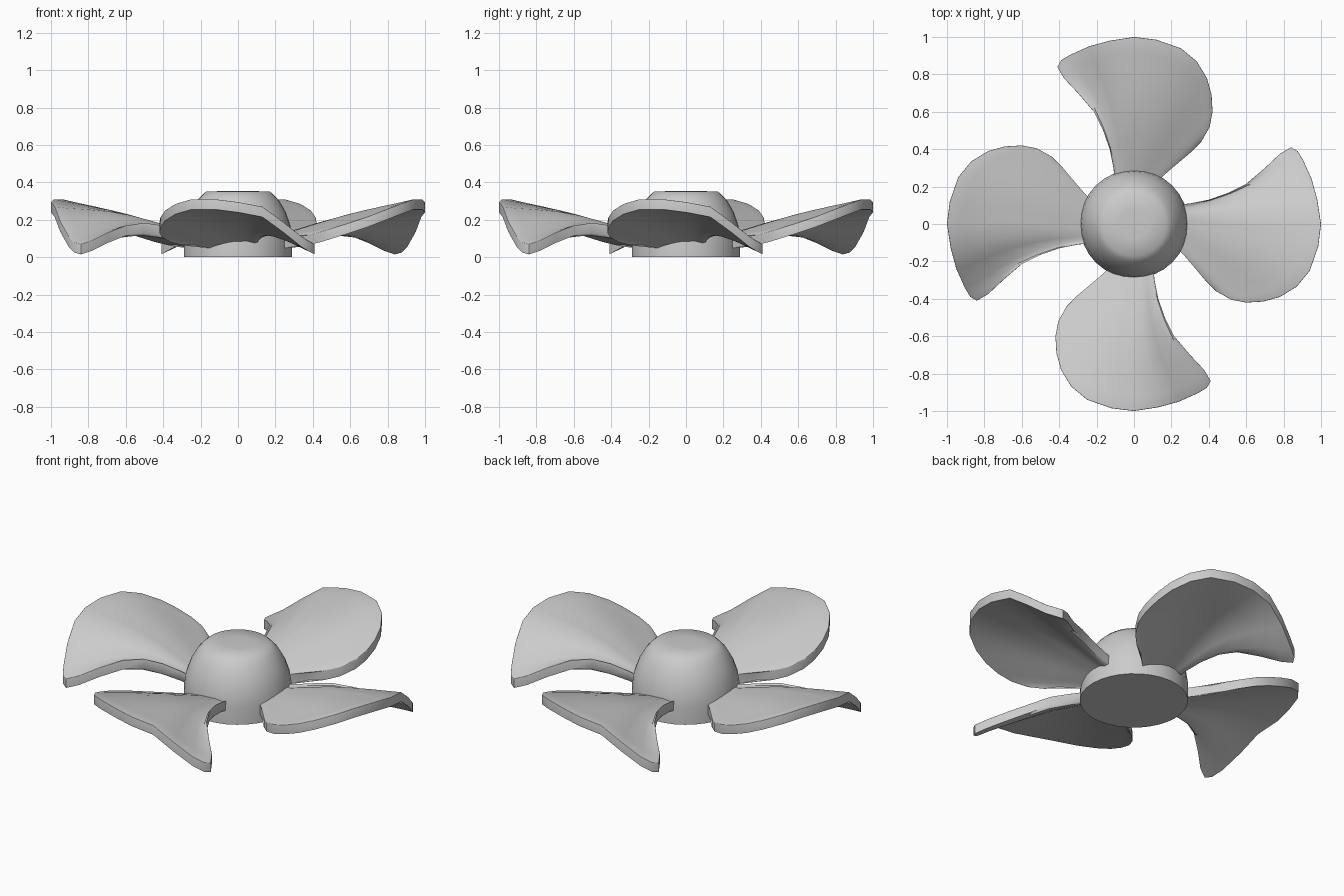
import bpy, bmesh, math
from mathutils import Vector, Matrix

if "Cube" in bpy.data.objects:
    bpy.data.objects.remove(bpy.data.objects["Cube"])


def finish(name, bm, angle=40):
    bmesh.ops.recalc_face_normals(bm, faces=bm.faces)
    me = bpy.data.meshes.new(name)
    bm.to_mesh(me)
    bm.free()
    ob = bpy.data.objects.new(name, me)
    bpy.context.collection.objects.link(ob)
    bpy.ops.object.select_all(action='DESELECT')
    ob.select_set(True)
    bpy.context.view_layer.objects.active = ob
    bpy.ops.object.shade_smooth_by_angle(angle=math.radians(angle))
    return ob


# Hub: lathed dome on a short cylinder
profile = [(0, 0), (.29, 0), (.29, .1), (.28, .17), (.256, .24), (.222, .3),
           (.2, .325), (.172, .35), (.08, .354), (0, .355)]
bm = bmesh.new()
vs = [bm.verts.new((r, 0, z)) for r, z in profile]
es = [bm.edges.new(p) for p in zip(vs, vs[1:])]
bmesh.ops.spin(bm, geom=vs + es, cent=(0, 0, 0), axis=(0, 0, 1),
               angle=math.tau, steps=32)
bmesh.ops.remove_doubles(bm, verts=bm.verts, dist=1e-4)
finish("hub", bm)

# Blade: leading edge curve and outer rim (upper surface), pointing to +x
lead = [(.2, .1, .12), (.3, .11, .145), (.4, .13, .17), (.5, .165, .185),
        (.6, .215, .17), (.7, .3, .13), (.78, .375, .09), (.84, .41, .07)]
rim = [(.84, .41, .07), (.875, .39, .08), (.905, .34, .11), (.95, .24, .19),
       (.98, .13, .27), (1, 0, .295), (.985, -.12, .31), (.94, -.25, .31),
       (.87, -.335, .285), (.78, -.39, .25), (.69, -.415, .215), (.6, -.42, .185),
       (.52, -.405, .16), (.44, -.36, .135), (.38, -.3, .12), (.33, -.23, .11)]
lead = [Vector(p) for p in lead]
rim = [Vector(p) for p in rim]
root_a, root_b = lead[0], Vector((.2, -.1, .1))
n, m = len(rim), len(lead)

bm = bmesh.new()
grid = []
for j, tip in enumerate(rim):
    u = j / (n - 1)
    root = root_a.lerp(root_b, u)
    col = []
    for p in lead:
        t = (p.x - root_a.x) / (lead[-1].x - root_a.x)
        bulge = p - root_a.lerp(lead[-1], t)      # sag of the leading edge
        col.append(bm.verts.new(root.lerp(tip, t) + bulge * (1 - u) ** 3))
    grid.append(col)
for j in range(n - 1):
    for i in range(m - 1):
        bm.faces.new((grid[j][i], grid[j][i + 1], grid[j + 1][i + 1], grid[j + 1][i]))

# Thickness below, then a rounded upper rim
low = [[bm.verts.new(v.co - Vector((0, 0, .055))) for v in col] for col in grid]
for j in range(n - 1):
    for i in range(m - 1):
        bm.faces.new((low[j][i], low[j + 1][i], low[j + 1][i + 1], low[j][i + 1]))
loop = ([(0, i) for i in range(m)] + [(j, m - 1) for j in range(1, n)]
        + [(n - 1, i) for i in range(m - 2, -1, -1)] + [(j, 0) for j in range(n - 2, 0, -1)])
for (a, b), (c, d) in zip(loop, loop[1:] + loop[:1]):
    bm.faces.new((grid[a][b], grid[c][d], low[c][d], low[a][b]))
bmesh.ops.recalc_face_normals(bm, faces=bm.faces)
edges = [bm.edges.get((grid[a][b], grid[c][d])) for (a, b), (c, d)
         in zip(loop[:m + n + m - 3], loop[1:])]
bmesh.ops.bevel(bm, geom=edges, offset=.022, segments=3, profile=.5,
                affect='EDGES', clamp_overlap=True)
blade = finish("blade_1", bm)

# Remaining blades
for k in range(1, 4):
    ob = bpy.data.objects.new(f"blade_{k + 1}", blade.data)
    ob.matrix_world = Matrix.Rotation(k * math.pi / 2, 4, 'Z')
    bpy.context.collection.objects.link(ob)
